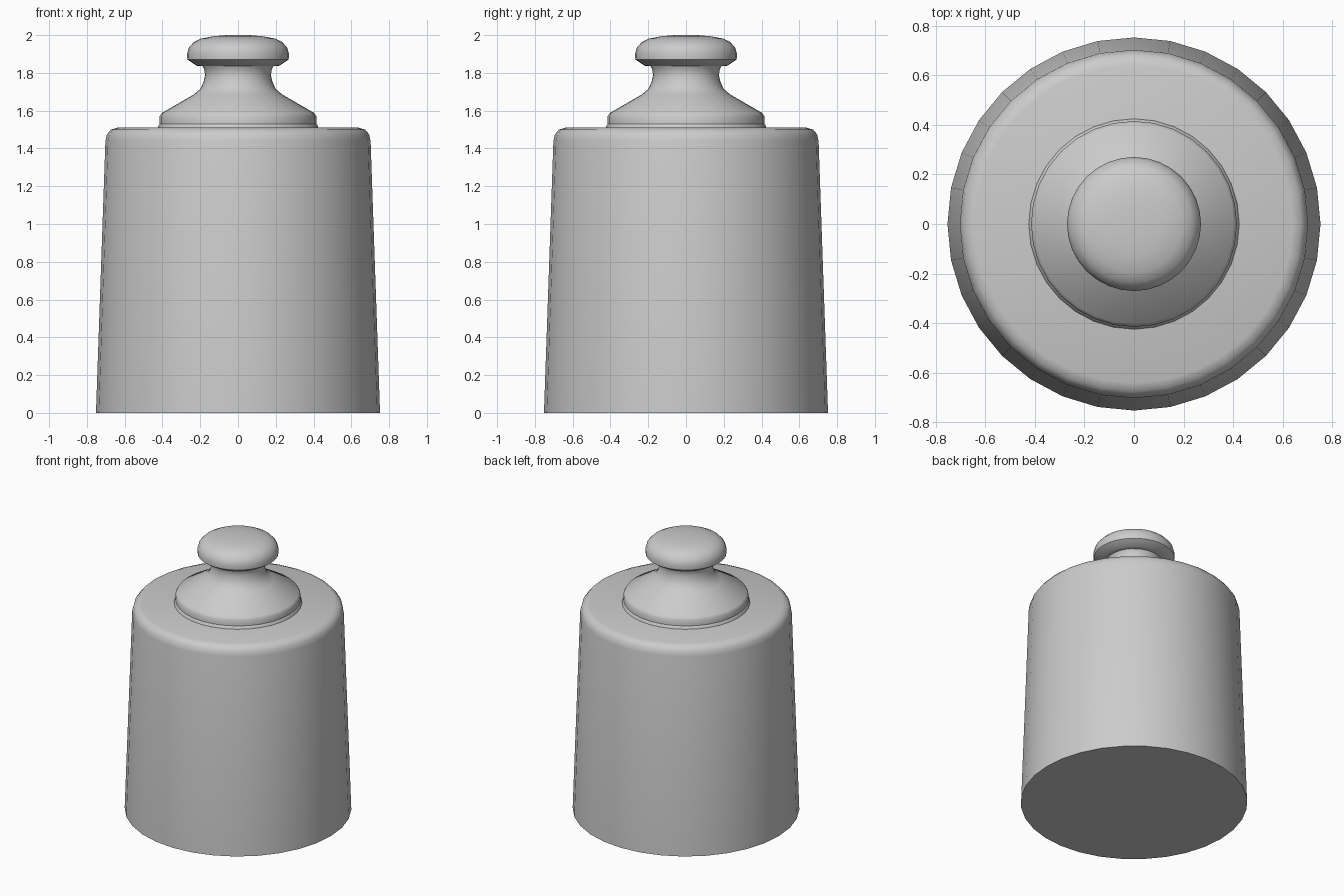
import bpy, bmesh
from math import radians, cos, sin, tau

if "Cube" in bpy.data.objects:
    bpy.data.objects.remove(bpy.data.objects["Cube"])

SIDES = 32


def lathe(name, profile, angle=35):
    """Revolve (radius, z) points about z; radius 0 becomes a pole."""
    bm = bmesh.new()
    rings = []
    for r, z in profile:
        n = SIDES if r else 1
        rings.append([bm.verts.new((r * cos(tau * i / SIDES), r * sin(tau * i / SIDES), z))
                      for i in range(n)])
    for a, b in zip(rings, rings[1:]):
        for i in range(SIDES):
            j = (i + 1) % SIDES
            quad = [a[i % len(a)], a[j % len(a)], b[j % len(b)], b[i % len(b)]]
            bm.faces.new(list(dict.fromkeys(quad)))
    bmesh.ops.recalc_face_normals(bm, faces=bm.faces)
    mesh = bpy.data.meshes.new(name)
    bm.to_mesh(mesh)
    bm.free()
    obj = bpy.data.objects.new(name, mesh)
    bpy.context.collection.objects.link(obj)
    bpy.ops.object.select_all(action='DESELECT')
    obj.select_set(True)
    bpy.context.view_layer.objects.active = obj
    bpy.ops.object.shade_smooth_by_angle(angle=radians(angle))
    return obj


# Tapered body with a rounded shoulder
lathe("weight_body", [(0, 0), (0.752, 0), (0.702, 1.44), (0.694, 1.475),
                      (0.674, 1.499), (0.64, 1.51), (0, 1.51)])

# Collar, flared neck and mushroom knob
lathe("knob", [(0, 1.508), (0.425, 1.508), (0.42, 1.525), (0.415, 1.53), (0.415, 1.57),
               (0.403, 1.588), (0.235, 1.685), (0.20, 1.715), (0.183, 1.75),
               (0.175, 1.785), (0.177, 1.815), (0.188, 1.836), (0.22, 1.838),
               (0.268, 1.87), (0.27, 1.90), (0.26, 1.935), (0.235, 1.962),
               (0.195, 1.982), (0.13, 1.994), (0.06, 2.0), (0, 2.0)])
